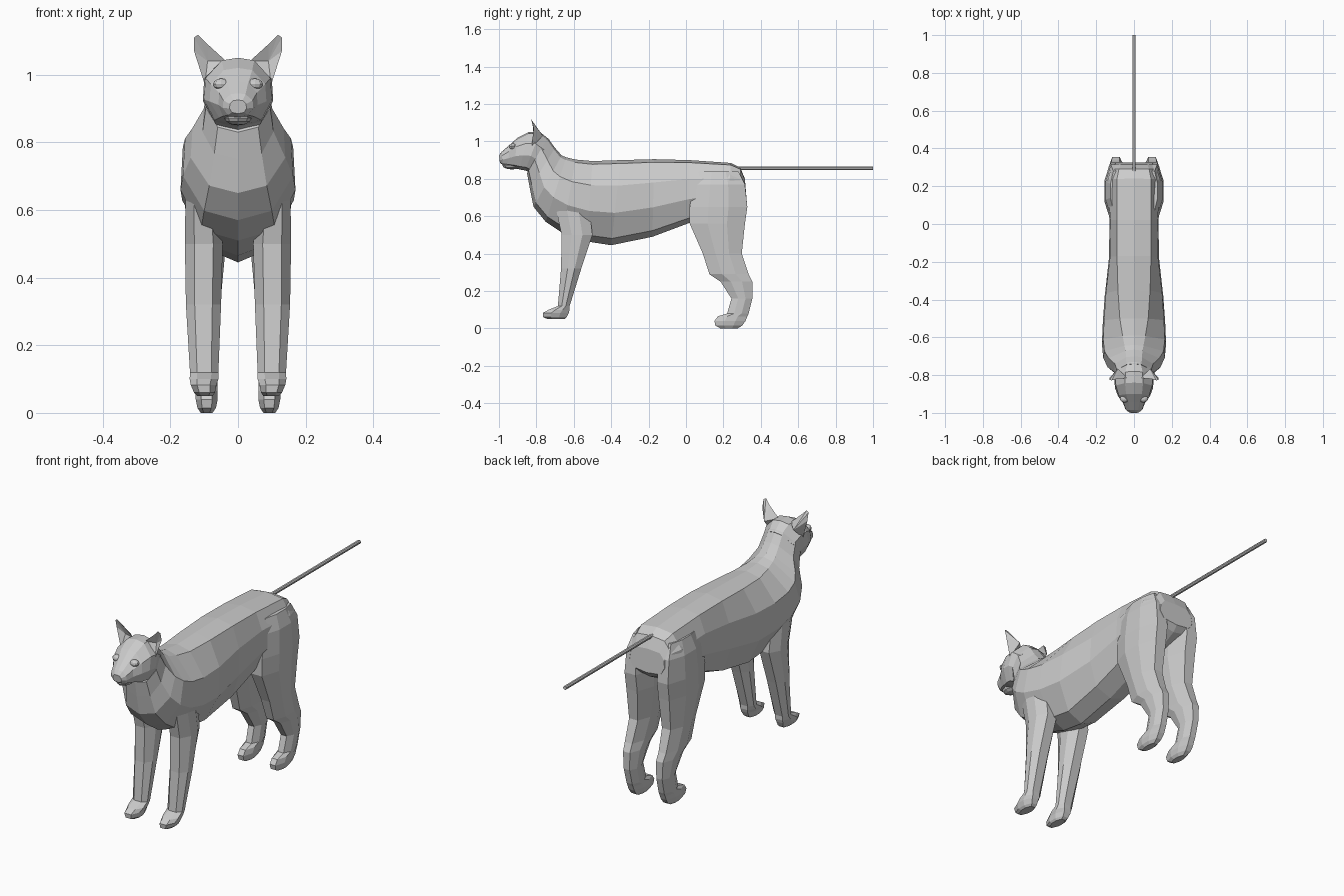
import bpy, bmesh
from mathutils import Vector

old = bpy.data.objects.get("Cube")
if old:
    bpy.data.objects.remove(old)

# One plain fur colour
fur = bpy.data.materials.new("grey_fur")
fur.use_nodes = True
fur.diffuse_color = (0.6, 0.6, 0.6, 1)
fur.node_tree.nodes["Principled BSDF"].inputs["Base Color"].default_value = fur.diffuse_color


def finish(name, bm):
    bmesh.ops.recalc_face_normals(bm, faces=bm.faces)
    mesh = bpy.data.meshes.new(name)
    bm.to_mesh(mesh)
    bm.free()
    mesh.materials.append(fur)
    obj = bpy.data.objects.new(name, mesh)
    bpy.context.collection.objects.link(obj)
    return obj


def loft(name, rings):
    """Skin a list of equal-length point rings and cap both ends."""
    bm = bmesh.new()
    loops = [[bm.verts.new(p) for p in ring] for ring in rings]
    for a, b in zip(loops, loops[1:]):
        for i in range(len(a)):
            j = (i + 1) % len(a)
            bm.faces.new((a[i], a[j], b[j], b[i]))
    bm.faces.new(loops[0])
    bm.faces.new(loops[-1])
    return finish(name, bm)


def spine_ring(yt, zt, yb, zb, w_top, w_mid, w_low):
    """Symmetric ten-sided section hung between a top and a bottom point."""
    top, bottom = Vector((0, yt, zt)), Vector((0, yb, zb))
    half = [(0.04, w_top), (0.3, w_mid * 0.96), (0.62, w_mid), (0.92, w_low)]
    right = [top.lerp(bottom, f) + Vector((w, 0, 0)) for f, w in half]
    left = [Vector((-p.x, p.y, p.z)) for p in reversed(right)]
    return [top] + right + [bottom] + left


def leg_ring(z, front, back, inner, outer):
    """Chamfered rectangular section of a leg."""
    cx, cy = (inner + outer) / 2, (front + back) / 2
    rx, ry = (outer - inner) / 2, (back - front) / 2
    unit = [(1, .35), (.5, 1), (-.5, 1), (-1, .35), (-1, -.35), (-.5, -1), (.5, -1), (1, -.35)]
    return [Vector((cx + u * rx, cy + v * ry, z)) for u, v in unit]


def mirrored(build, name, *args):
    """Build a left part and its reflected right twin."""
    obj = build("left_" + name, *args)
    bm = bmesh.new()
    bm.from_mesh(obj.data)
    for v in bm.verts:
        v.co.x = -v.co.x
    finish("right_" + name, bm)


# Torso from rump to the base of the neck
torso = [
    (.315, .80, .325, .68, .07, .10, .08),
    (.29, .86, .30, .65, .08, .125, .09),
    (.24, .885, .22, .61, .09, .145, .09),
    (.02, .90, .02, .565, .09, .13, .09),
    (-.17, .905, -.18, .49, .09, .132, .09),
    (-.35, .90, -.40, .445, .085, .155, .085),
    (-.50, .895, -.53, .465, .075, .165, .09),
    (-.59, .903, -.66, .51, .06, .17, .11),
    (-.64, .915, -.75, .57, .05, .163, .10),
    (-.665, .925, -.815, .65, .045, .14, .085),
    (-.70, .965, -.835, .75, .042, .105, .07),
    (-.74, 1.02, -.85, .83, .04, .095, .06),
]
loft("torso", [spine_ring(*r) for r in torso])

# Head tapering to the muzzle
head = [
    (-.73, 1.01, -.83, .83, .035, .09, .06),
    (-.78, 1.05, -.86, .845, .045, .104, .07),
    (-.84, 1.05, -.89, .85, .048, .10, .068),
    (-.90, 1.02, -.92, .86, .042, .084, .055),
    (-.945, .98, -.95, .868, .03, .058, .045),
    (-.985, .945, -.98, .875, .022, .045, .03),
    (-1.0, .925, -.995, .885, .014, .025, .018),
]
loft("head", [spine_ring(*r) for r in head])


def ellipsoid(name, centre, size, segments):
    bm = bmesh.new()
    bmesh.ops.create_uvsphere(bm, u_segments=segments, v_segments=6, radius=1)
    for v in bm.verts:
        v.co = Vector(a * b for a, b in zip(v.co, size)) + Vector(centre)
    return finish(name, bm)


# Lower jaw, eyes and brows
ellipsoid("lower_jaw", (0, -.93, .872), (.04, .052, .022), 8)
mirrored(ellipsoid, "eye", (.05, -.925, .972), (.025, .02, .017), 10)


# Ears: blades with a hollow front
def ear(name):
    bm = bmesh.new()
    points = [(.035, -.815, 1.04), (.098, -.825, .97), (.13, -.815, 1.07),
              (.13, -.825, 1.11), (.118, -.828, 1.118), (.09, -.82, 1.09)]
    rim = [bm.verts.new(p) for p in points]
    hollow = bm.verts.new((.09, -.80, 1.04))
    back = bm.verts.new((.085, -.765, 1.03))
    for i, v in enumerate(rim):
        n = rim[(i + 1) % len(rim)]
        bm.faces.new((v, n, hollow))
        bm.faces.new((n, v, back))
    return finish(name, bm)


mirrored(ear, "ear")

# Front legs with paws: height, front, back, inner, outer
front_leg = [
    (.66, -.70, -.52, .06, .155),
    (.50, -.665, -.50, .045, .157),
    (.32, -.668, -.56, .05, .154),
    (.12, -.685, -.622, .058, .142),
    (.10, -.735, -.622, .058, .143),
    (.083, -.765, -.627, .064, .14),
    (.06, -.763, -.638, .068, .13),
    (.05, -.74, -.65, .075, .12),
]
mirrored(loft, "front_leg", [leg_ring(*r) for r in front_leg])

# Hind legs with thigh, hock and paw
hind_leg = [
    (.84, .07, .28, .06, .125),
    (.77, .04, .315, .04, .15),
    (.65, .02, .328, .03, .157),
    (.56, .02, .315, .03, .155),
    (.40, .09, .298, .045, .145),
    (.29, .125, .335, .055, .14),
    (.25, .185, .355, .056, .135),
    (.16, .243, .355, .06, .128),
    (.08, .22, .335, .06, .125),
    (.065, .17, .328, .06, .125),
    (.04, .152, .318, .06, .125),
    (.015, .157, .30, .065, .12),
    (0, .185, .275, .075, .11),
]
mirrored(loft, "hind_leg", [leg_ring(*r) for r in hind_leg])

# Straight thin tail
loft("tail", [leg_ring(0, -.009, .009, -.009, .009)] * 2)
tail = bpy.data.objects["tail"]
for i, v in enumerate(tail.data.vertices):
    v.co = (v.co.x, .25 if i < 8 else 1.0, .857 + v.co.y)
